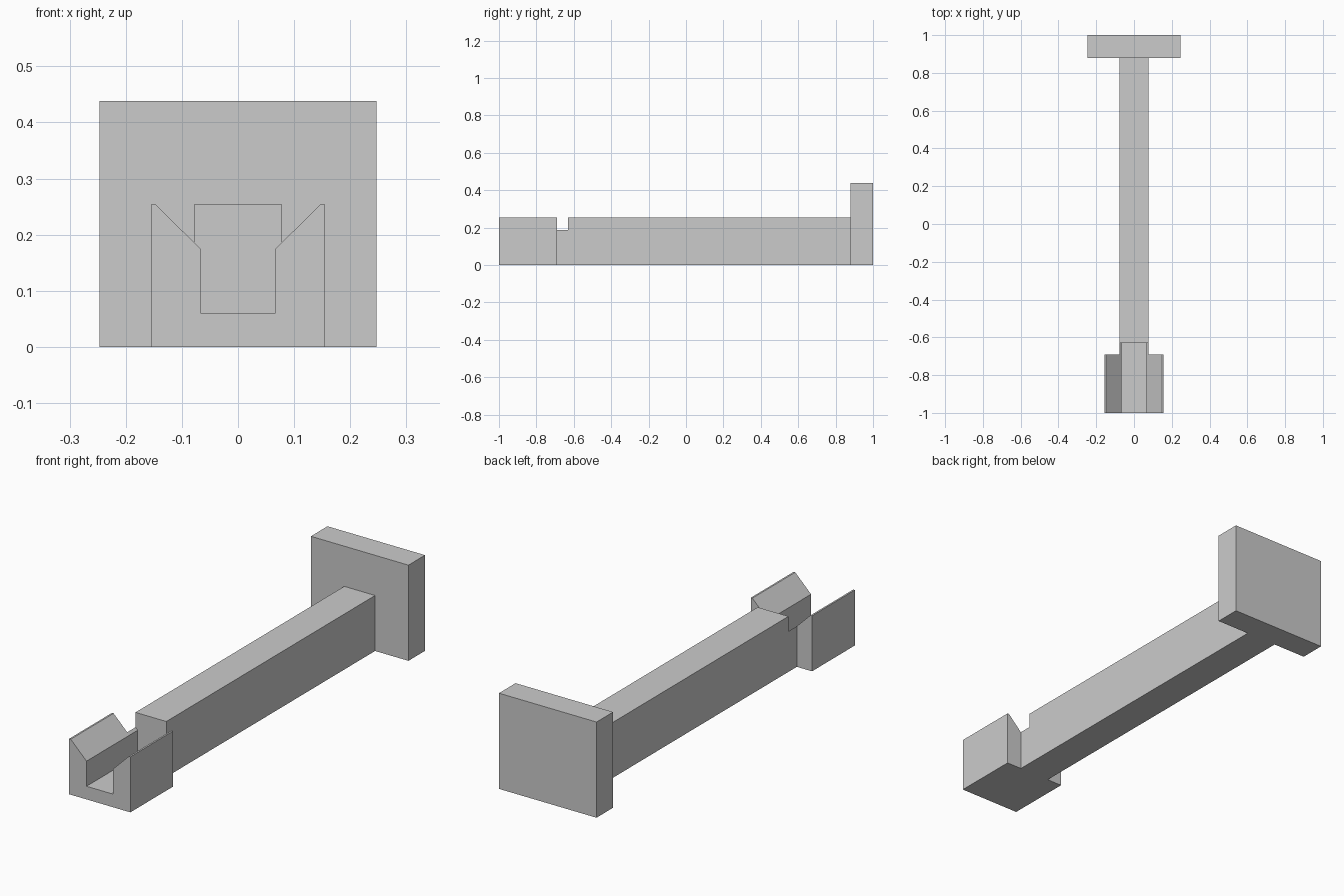
import bpy
import bmesh
from mathutils import Vector

cube = bpy.data.objects.get("Cube")
if cube:
    bpy.data.objects.remove(cube, do_unlink=True)

GREY = (0.6, 0.6, 0.6)
grey = bpy.data.materials.new("plain grey")
grey.use_nodes = True
grey.diffuse_color = (*GREY, 1)
grey.node_tree.nodes["Principled BSDF"].inputs["Base Color"].default_value = (*GREY, 1)


def prism(name, half, place, direction):
    """Extrude a mirrored half outline along a direction."""
    outline = half + [(-a, b) for a, b in reversed(half)]
    bm = bmesh.new()
    face = bm.faces.new([bm.verts.new(place(a, b)) for a, b in outline])
    grown = bmesh.ops.extrude_face_region(bm, geom=[face])["geom"]
    verts = [v for v in grown if isinstance(v, bmesh.types.BMVert)]
    bmesh.ops.translate(bm, verts=verts, vec=Vector(direction))
    bmesh.ops.recalc_face_normals(bm, faces=bm.faces)
    mesh = bpy.data.meshes.new(name)
    bm.to_mesh(mesh)
    bm.free()
    mesh.materials.append(grey)
    obj = bpy.data.objects.new(name, mesh)
    bpy.context.collection.objects.link(obj)
    return obj


# Long beam with a wider head, drawn in plan
plan = [(0.155, -1), (0.155, -0.69), (0.078, -0.69), (0.078, 0.88)]
beam = prism("beam_and_head", plan, lambda x, y: (x, y, 0), (0, 0, 0.254))

# Flared slot cut lengthwise through the head and into the beam
slot = [(0.067, 0.06), (0.067, 0.175), (0.147, 0.254), (0.147, 0.35)]
cutter = prism("slot_cutter", slot, lambda x, z: (x, -1.1, z), (0, 0.47, 0))
cut = beam.modifiers.new("slot", "BOOLEAN")
cut.operation = "DIFFERENCE"
cut.solver = "EXACT"
cut.object = cutter

# Bake the cut, then drop the helper
bpy.context.view_layer.objects.active = beam
beam.select_set(True)
bpy.ops.object.modifier_apply(modifier=cut.name)
bpy.data.objects.remove(cutter, do_unlink=True)

# Upright end plate
plate = [(0.247, 0), (0.247, 0.438)]
prism("end_plate", plate, lambda x, z: (x, 0.88, z), (0, 0.12, 0))
